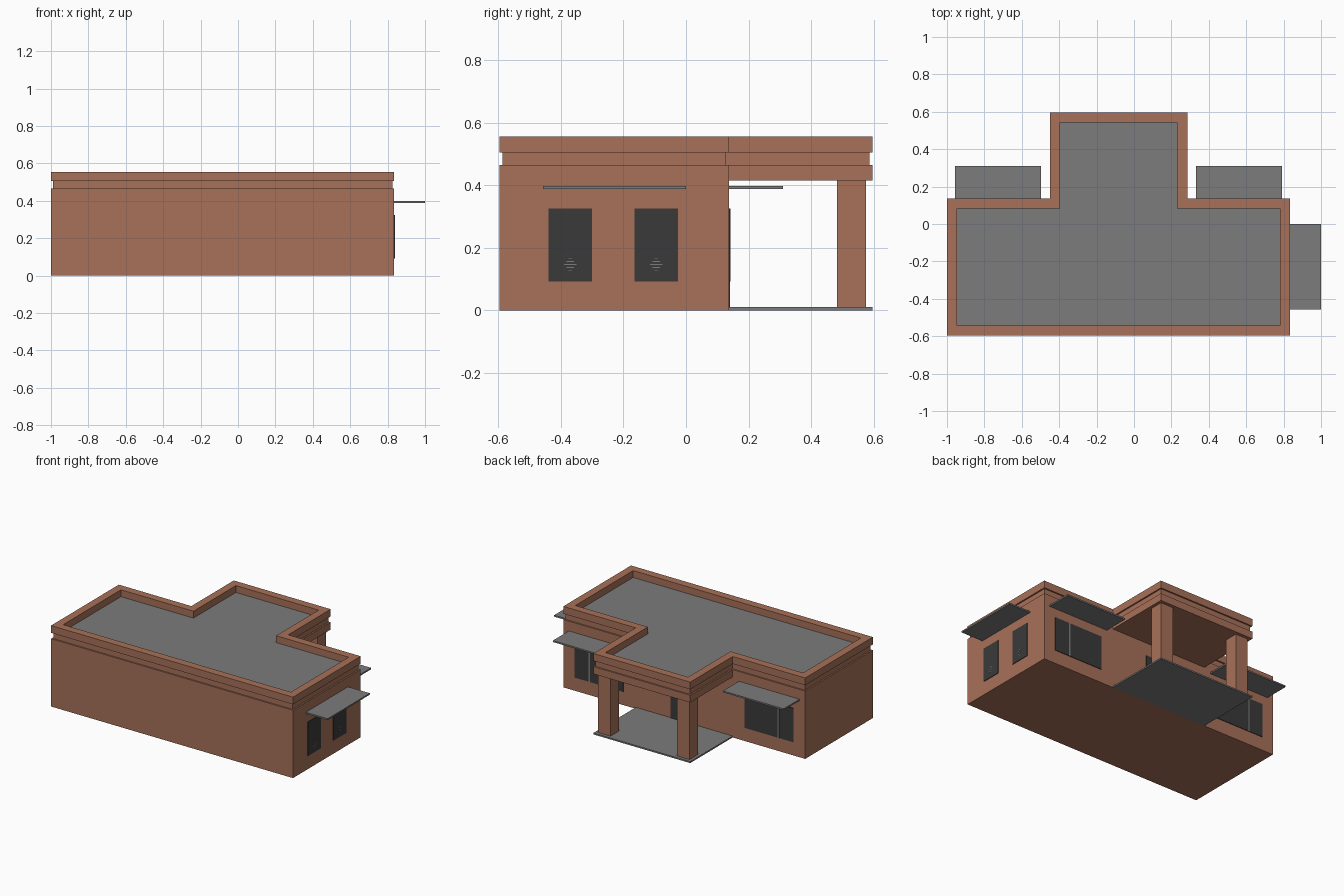
import bpy, bmesh

if "Cube" in bpy.data.objects:
    bpy.data.objects.remove(bpy.data.objects["Cube"])


def material(name, rgb):
    m = bpy.data.materials.new(name)
    m.diffuse_color = (*rgb, 1)
    m.use_nodes = True
    m.node_tree.nodes["Principled BSDF"].inputs["Base Color"].default_value = m.diffuse_color
    return m


BRICK = material("terracotta", (0.39, 0.165, 0.1))
GREY = material("slate grey", (0.2, 0.2, 0.2))
DARK = material("dark glass", (0.042, 0.042, 0.042))

CX = -0.0825                      # symmetry axis of the building
X0, X1 = -1.0, 0.835              # main block
Y0, Y1, Y2 = -0.597, 0.137, 0.597  # front, back wall, porch edge
P0, P1 = -0.45, 0.285             # porch width


def finish(bm, name, mat):
    bmesh.ops.recalc_face_normals(bm, faces=bm.faces)
    me = bpy.data.meshes.new(name)
    bm.to_mesh(me)
    bm.free()
    me.materials.append(mat)
    ob = bpy.data.objects.new(name, me)
    bpy.context.collection.objects.link(ob)
    return ob


def prism(name, mat, outline, z0, z1, hole=None):
    """Upright prism over an outline, optionally with a matching inner hole."""
    bm = bmesh.new()
    loops = []
    for pts in [outline] + ([hole] if hole else []):
        loops.append([[bm.verts.new((x, y, z)) for x, y in pts] for z in (z0, z1)])
    n = len(outline)
    for lo, hi in loops:
        for i in range(n):
            j = (i + 1) % n
            bm.faces.new((lo[i], lo[j], hi[j], hi[i]))
    for k in (0, 1):
        if hole:
            a, b = loops[0][k], loops[1][k]
            for i in range(n):
                j = (i + 1) % n
                bm.faces.new((a[i], a[j], b[j], b[i]))
        else:
            bm.faces.new(loops[0][k])
    return finish(bm, name, mat)


def box(name, mat, x, y, z):
    return prism(name, mat, [(x[0], y[0]), (x[1], y[0]), (x[1], y[1]), (x[0], y[1])], *z)


def tee(d):
    """T-shaped roof outline, moved inward by d."""
    return [(X0 + d, Y0 + d), (X1 - d, Y0 + d), (X1 - d, Y1 - d), (P1 - d, Y1 - d),
            (P1 - d, Y2 - d), (P0 + d, Y2 - d), (P0 + d, Y1 - d), (X0 + d, Y1 - d)]


# Walls, porch beam, recessed band, parapet and flat roof
box("main_walls", BRICK, (X0, X1), (Y0, Y1), (0, 0.465))
box("porch_beam", BRICK, (P0, P1), (Y1, Y2), (0.415, 0.465))
prism("cornice_groove", BRICK, tee(0.01), 0.465, 0.505)
prism("parapet", BRICK, tee(0), 0.505, 0.555, tee(0.054))
prism("flat_roof", GREY, tee(0.05), 0.5, 0.508)

# Porch floor and door
box("porch_floor", GREY, (P0, P1), (Y1, Y2), (0, 0.01))
box("door", DARK, (CX - 0.1, CX + 0.1), (Y1, Y1 + 0.004), (0.01, 0.325))

# Mirrored back side: columns, windows with mullion, awnings
for side, s in (("left", -1), ("right", 1)):
    def span(a, b):
        return sorted((CX + s * a, CX + s * b))
    box(f"porch_column_{side}", BRICK, span(0.253, 0.347), (0.482, 0.575), (0.01, 0.415))
    box(f"back_window_{side}", DARK, span(0.46, 0.83), (Y1, Y1 + 0.004), (0.092, 0.325))
    box(f"window_mullion_{side}", GREY, span(0.712, 0.724), (Y1, Y1 + 0.005), (0.092, 0.325))
    box(f"back_awning_{side}", GREY, span(0.415, 0.875), (Y1, 0.31), (0.388, 0.398))

# Right side: two windows with small striped ornament, one awning
box("side_awning", GREY, (X1, 1.0), (-0.457, 0.0), (0.388, 0.398))
for n, yc in enumerate((-0.37, -0.095)):
    box(f"side_window_{n}", DARK, (X1, X1 + 0.004), (yc - 0.07, yc + 0.07), (0.092, 0.325))
    for k, w in enumerate((0.006, 0.012, 0.02, 0.012, 0.006)):
        z = 0.125 + 0.01 * k
        box(f"window_stripe_{n}_{k}", GREY, (X1, X1 + 0.005), (yc - w, yc + w), (z, z + 0.003))
